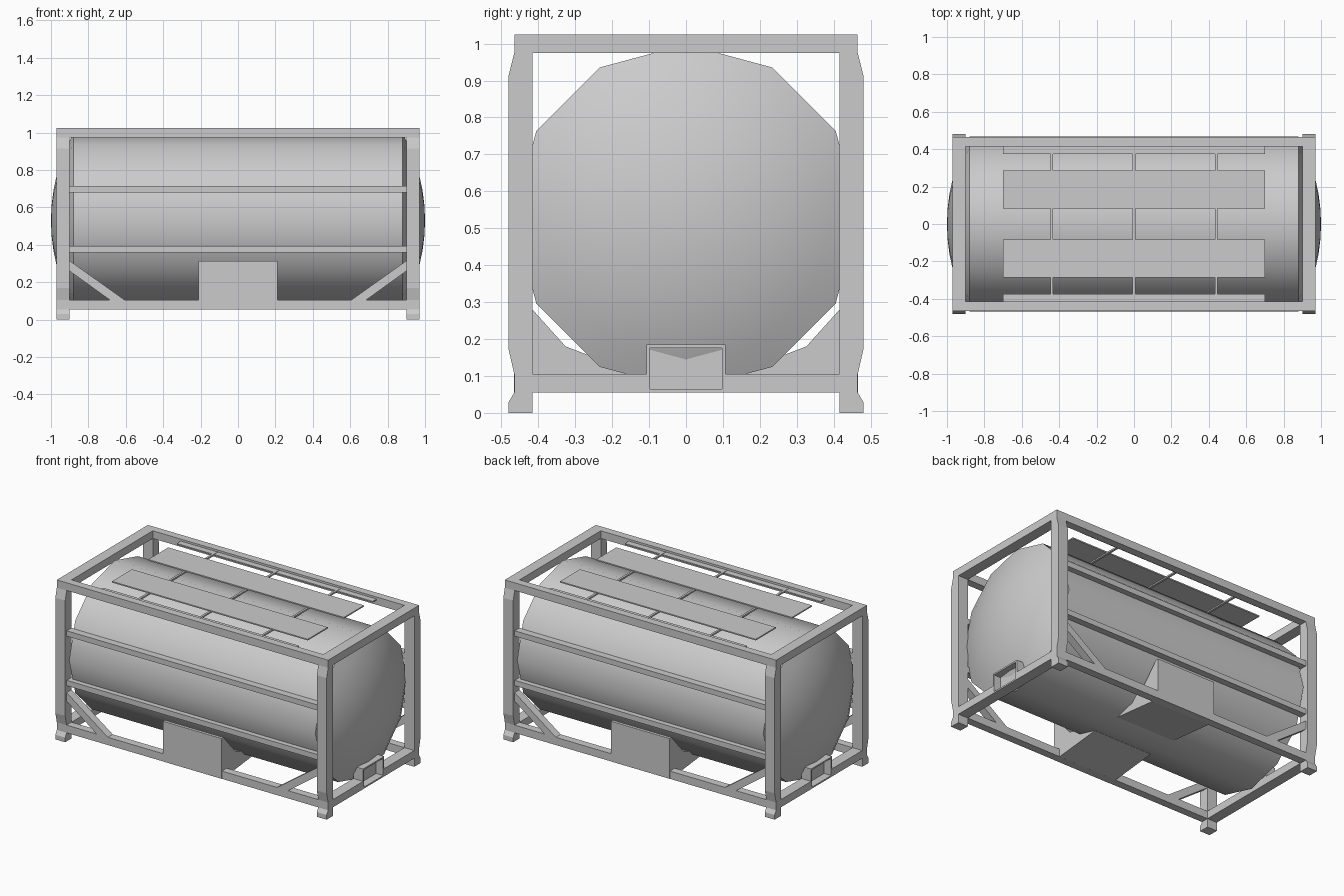
import bpy, bmesh, math
from mathutils import Vector

if "Cube" in bpy.data.objects:
    bpy.data.objects.remove(bpy.data.objects["Cube"], do_unlink=True)

GREY = (0.6, 0.6, 0.6, 1)
mat = bpy.data.materials.new("plain_grey")
mat.use_nodes = True
mat.diffuse_color = GREY
mat.node_tree.nodes["Principled BSDF"].inputs["Base Color"].default_value = GREY


def finish(name, bm):
    bmesh.ops.recalc_face_normals(bm, faces=bm.faces)
    mesh = bpy.data.meshes.new(name)
    bm.to_mesh(mesh)
    bm.free()
    mesh.materials.append(mat)
    obj = bpy.data.objects.new(name, mesh)
    bpy.context.collection.objects.link(obj)
    return obj


def prism(name, points, offset):
    """Extrude a flat outline along an offset vector."""
    bm = bmesh.new()
    face = bm.faces.new([bm.verts.new(p) for p in points])
    new = bmesh.ops.extrude_face_region(bm, geom=[face])["geom"]
    bmesh.ops.translate(bm, vec=offset, verts=[v for v in new if isinstance(v, bmesh.types.BMVert)])
    return finish(name, bm)


def box(name, lo, hi):
    x0, y0, z0 = lo
    x1, y1, z1 = hi
    base = [(x0, y0, z0), (x1, y0, z0), (x1, y1, z0), (x0, y1, z0)]
    return prism(name, base, (0, 0, z1 - z0))


def mirror(obj, x=False, y=False):
    mod = obj.modifiers.new("mirror", 'MIRROR')
    mod.use_axis = (x, y, False)
    mod.use_mirror_merge = False


# Main dimensions
END_IN, END_OUT = 0.90, 0.97
SIDE_IN, SIDE_OUT, POST_OUT = 0.415, 0.465, 0.48
LOW, LOW_TOP, HIGH, TOP = 0.055, 0.105, 0.975, 1.025

# Corner posts with flared feet and narrowed heads
outline = [(SIDE_IN, 0), (POST_OUT, 0), (POST_OUT, 0.03), (SIDE_OUT, LOW), (SIDE_OUT, LOW_TOP),
           (POST_OUT, 0.17), (POST_OUT, 0.915), (SIDE_OUT, HIGH), (SIDE_OUT, TOP), (SIDE_IN, TOP)]
posts = prism("corner_posts", [(END_IN, y, z) for y, z in outline], (END_OUT - END_IN, 0, 0))
mirror(posts, x=True, y=True)

# Long rails, top and bottom, plus the two waist rails on each side
rails = [("bottom_side_rails", LOW, LOW_TOP), ("top_side_rails", HIGH, TOP),
         ("lower_waist_rails", 0.36, 0.395), ("upper_waist_rails", 0.68, 0.715)]
for name, z0, z1 in rails:
    mirror(box(name, (-END_IN, SIDE_IN, z0), (END_IN, SIDE_OUT, z1)), y=True)

# End rails; the bottom ones are split by the outlet hood
HOOD = 0.107
mirror(box("top_end_rails", (END_IN, -SIDE_IN, HIGH), (END_OUT, SIDE_IN, TOP)), x=True)
mirror(box("bottom_end_rails", (END_IN, HOOD, LOW), (END_OUT, SIDE_IN, LOW_TOP)), x=True, y=True)

# Outlet hood with a recessed face
hood = box("outlet_hoods", (END_IN, -HOOD, LOW), (END_OUT, HOOD, 0.185))
bm = bmesh.new()
bm.from_mesh(hood.data)
outer = max(bm.faces, key=lambda f: f.calc_center_median().x)
bmesh.ops.inset_region(bm, faces=[outer], thickness=0.014)
new = bmesh.ops.extrude_face_region(bm, geom=[outer])["geom"]
bmesh.ops.delete(bm, geom=[outer], context='FACES_ONLY')
bmesh.ops.translate(bm, vec=(-0.05, 0, 0), verts=[v for v in new if isinstance(v, bmesh.types.BMVert)])
bmesh.ops.recalc_face_normals(bm, faces=bm.faces)
bm.to_mesh(hood.data)
bm.free()
mirror(hood, x=True)

# Tank: straight barrel with shallow spherical heads, revolved around x
RADIUS, BARREL, TIP, MID_Z, STEPS = 0.468, 0.88, 1.0, 0.53, 6
rise = TIP - BARREL
ball = (RADIUS ** 2 + rise ** 2) / (2 * rise)
sweep = math.asin(RADIUS / ball)
head = [(TIP - ball * (1 - math.cos(a)), ball * math.sin(a))
        for a in (sweep * i / STEPS for i in range(STEPS + 1))]
profile = head + [(-x, r) for x, r in reversed(head)]
bm = bmesh.new()
verts = [bm.verts.new((x, 0, MID_Z + r)) for x, r in profile]
edges = [bm.edges.new(pair) for pair in zip(verts, verts[1:])]
bmesh.ops.spin(bm, geom=verts + edges, cent=(0, 0, MID_Z), axis=(1, 0, 0),
               angle=2 * math.pi, steps=12)
bmesh.ops.remove_doubles(bm, verts=bm.verts, dist=0.0005)
tank = finish("tank", bm)
bpy.ops.object.select_all(action='DESELECT')
tank.select_set(True)
bpy.context.view_layer.objects.active = tank
bpy.ops.object.shade_smooth_by_angle(angle=math.radians(40))

# Saddles carrying the tank from the bottom side rails
saddle = [(SIDE_OUT, LOW), (SIDE_OUT, 0.315), (0.445, 0.315), (SIDE_IN, 0.28), (0.325, 0.18),
          (0.22, 0.14), (0.10, 0.11), (0.10, 0.088), (SIDE_IN, LOW)]
HALF = 0.21
# slightly proud of the rail so the plate reads as one face
mirror(prism("tank_saddles", [(-HALF, y + 0.001, z) for y, z in saddle], (2 * HALF, 0, 0)), y=True)

# Diagonal braces in the lower corners
brace = [(END_IN, 0.26), (END_IN, 0.315), (0.605, LOW_TOP), (0.685, LOW_TOP)]
mirror(prism("diagonal_braces", [(x, SIDE_IN, z) for x, z in brace],
             (0, SIDE_OUT - SIDE_IN, 0)), x=True, y=True)

# Roof: thin cross bars, two walkways and narrow edge strips
for i, x in enumerate((-0.44, 0, 0.44)):
    box(f"roof_bar_{i + 1}", (x - 0.007, -SIDE_IN, 1.004), (x + 0.007, SIDE_IN, 1.014))
mirror(box("walkways", (-0.70, 0.083, 1.012), (0.70, 0.287, 1.02)), y=True)
mirror(box("edge_strips", (-0.70, 0.375, 1.004), (0.70, SIDE_IN, 1.012)), y=True)
